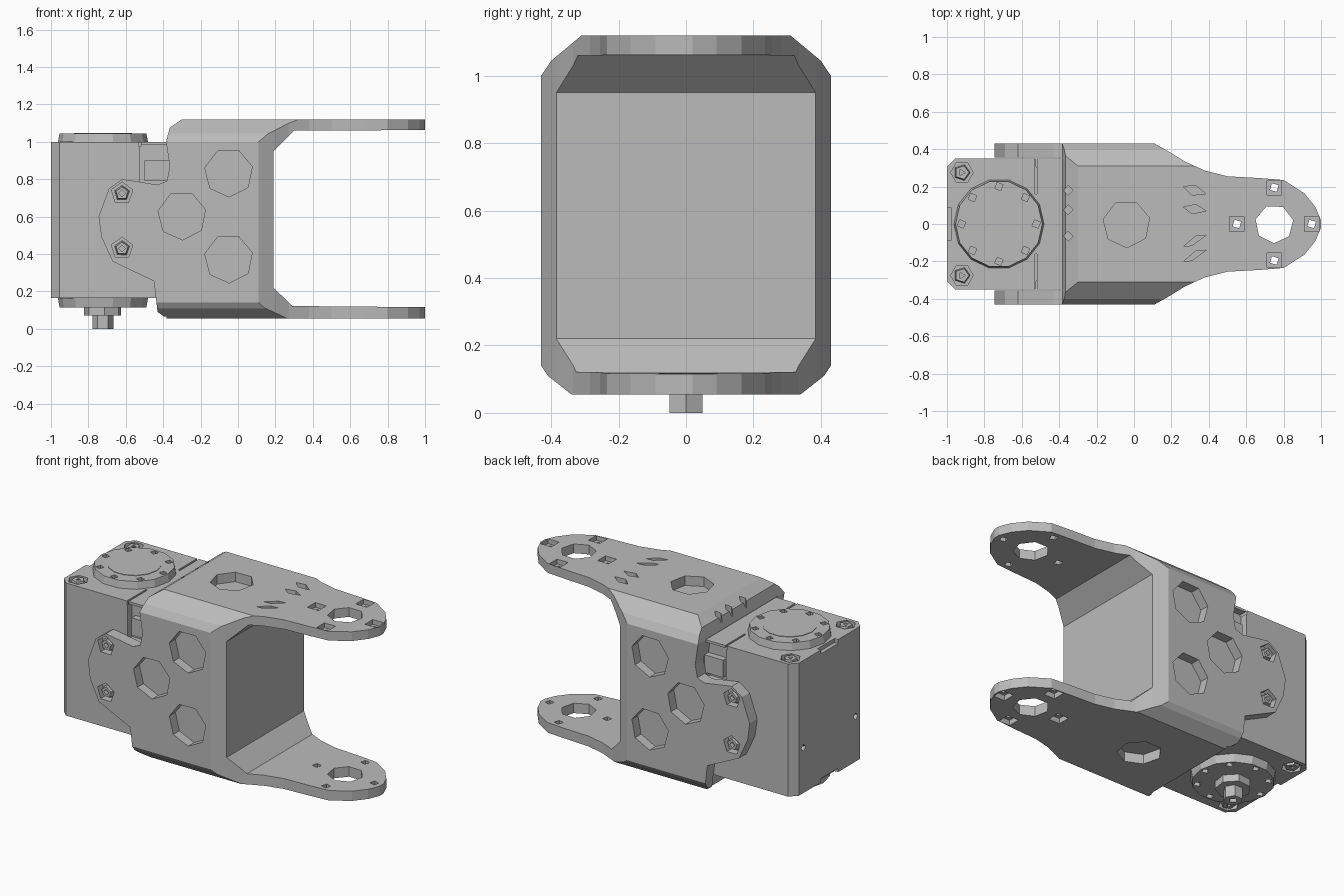
import bpy, bmesh
from math import pi, cos, sin
from mathutils import Vector

cube = bpy.data.objects.get("Cube")
if cube:
    bpy.data.objects.remove(cube, do_unlink=True)

grey = bpy.data.materials.new("plain_grey")
grey.use_nodes = True
GREY = (0.5, 0.5, 0.5, 1)
grey.diffuse_color = GREY
grey.node_tree.nodes["Principled BSDF"].inputs["Base Color"].default_value = GREY


def ngon(cx, cy, r, n, turn=0.0):
    return [(cx + r * cos(turn + 2 * pi * i / n), cy + r * sin(turn + 2 * pi * i / n))
            for i in range(n)]


def rect(a0, a1, b0, b1):
    return [(a0, b0), (a1, b0), (a1, b1), (a0, b1)]


def place(axis, a, b, h):
    return {"x": (h, a, b), "y": (a, h, b), "z": (a, b, h)}[axis]


def prism(name, outline, axis, lo, hi, top=None):
    """Solid between an outline at lo and a matching outline at hi."""
    bm = bmesh.new()
    low = [bm.verts.new(place(axis, a, b, lo)) for a, b in outline]
    high = [bm.verts.new(place(axis, a, b, hi)) for a, b in (top or outline)]
    bm.faces.new(low)
    bm.faces.new(high)
    n = len(low)
    for i in range(n):
        j = (i + 1) % n
        bm.faces.new((low[i], low[j], high[j], high[i]))
    bmesh.ops.recalc_face_normals(bm, faces=bm.faces)
    mesh = bpy.data.meshes.new(name)
    bm.to_mesh(mesh)
    bm.free()
    mesh.materials.append(grey)
    obj = bpy.data.objects.new(name, mesh)
    bpy.context.scene.collection.objects.link(obj)
    return obj


def combine(obj, tool, operation="DIFFERENCE"):
    mod = obj.modifiers.new("cut", "BOOLEAN")
    mod.operation, mod.solver, mod.object = operation, "EXACT", tool
    bpy.context.view_layer.update()
    with bpy.context.temp_override(object=obj, active_object=obj, selected_objects=[obj]):
        bpy.ops.object.modifier_apply(modifier=mod.name)
    bpy.data.objects.remove(tool, do_unlink=True)


def cut(obj, outline, axis, lo, hi):
    combine(obj, prism("cutter", outline, axis, lo, hi))


# Bracket: side outline with ears and the open fork
side = [(1.1, 1.12), (-.30, 1.12), (-.365, 1.075), (-.385, 1.0), (-.365, .87), (-.38, .79),
        (-.43, .77), (-.52, .785), (-.62, .80), (-.69, .75), (-.745, .60), (-.73, .49),
        (-.67, .36), (-.45, .255), (-.43, .09), (-.38, .055), (1.1, .055),
        (1.1, .115), (.29, .122), (.19, .22), (.19, .95), (.30, 1.06), (1.1, 1.063)]
bracket = prism("fork_bracket", side, "y", -.6, .6)

half_plan = [(-.8, .43), (.11, .43), (.19, .385), (.27, .335), (.38, .285), (.5, .255),
             (.68, .245), (.8, .235), (.91, .165), (.97, .09), (1.0, .02)]
plan = half_plan + [(x, -y) for x, y in reversed(half_plan)]
combine(bracket, prism("plan_tool", plan, "z", -.2, 1.4), "INTERSECT")

half_end = [(.31, 1.12), (.40, 1.045), (.43, 1.0), (.43, .14), (.41, .11), (.34, .055)]
end = half_end + [(-y, z) for y, z in reversed(half_end)]
combine(bracket, prism("end_tool", end, "x", -1.2, 1.2), "INTERSECT")

# Slot between the ears
cut(bracket, rect(-1.2, -.383, -.355, .355), "z", -.2, 1.4)

# Pockets and screw recesses in both cheeks
ears = [(-.62, .725), (-.62, .43)]
for s in (-1, 1):
    for x, z in [(-.3, .605), (-.05, .835), (-.05, .375)]:
        cut(bracket, ngon(x, z, .13, 7, .25), "y", s * .37, s * .5)
    for x, z in ears:
        cut(bracket, ngon(x, z, .06, 5, .3), "y", s * .385, s * .5)
        screw = prism("ear_screw", ngon(x, z, .043, 5, .3), "y", s * .38, s * .425,
                      ngon(x, z, .034, 5, .3))
        cut(screw, ngon(x, z, .018, 4), "y", s * .4, s * .5)

# Large bore and mounting holes in both fork fingers
cut(bracket, ngon(.75, 0, .103, 7, .2), "z", -.1, 1.3)
for x, y in [(.55, 0), (.75, .195), (.75, -.195), (.95, 0)]:
    cut(bracket, ngon(x, y, .026, 4, .5), "z", -.1, 1.3)
    cut(bracket, ngon(x, y, .055, 4, pi / 4), "z", 1.09, 1.3)
    cut(bracket, ngon(x, y, .055, 4, pi / 4), "z", -.1, .088)

# Pockets on the top and bottom plates
for lo, hi in [(1.06, 1.3), (-.1, .115)]:
    cut(bracket, ngon(-.04, 0, .127, 7, .25), "z", lo, hi)
for y, tilt in [(.18, .02), (.08, .01), (-.09, -.03), (-.17, -.03)]:
    diamond = [(.265, y + tilt), (.31, y - .025), (.385, y - tilt), (.33, y + .025)]
    cut(bracket, diamond, "z", 1.085, 1.3)
for y in (.18, .075, -.065):
    cut(bracket, ngon(-.352, y, .026, 4), "z", 1.04, 1.3)

# Motor case with bevelled rear corners
case = prism("motor_case", [(-.955, -.35), (-.2, -.35), (-.2, .35), (-.955, .35),
                            (-1, .305), (-1, -.305)], "z", .165, 1.0)

# Case seam, side recesses, back slots and back holes
for s in (-1, 1):
    cut(case, rect(-.53, -.518, s * .36, s * .16), "z", .975, 1.1)
    cut(case, rect(-.525, -.37, s * .305, s * .4), "z", .76, .985)
    prism("side_clip", rect(-.5, -.36, .79, .9), "y", s * .28, s * .345)
    cut(case, ngon(s * .26, .45, .022, 4), "x", -1.1, -.97)
for lo, hi in [(.975, 1.1), (.1, .19)]:
    cut(case, rect(-1.1, -.975, -.085, .085), "z", lo, hi)

# Corner screws, above and below
for face, out in [(1.0, 1), (.165, -1)]:
    for s in (-1, 1):
        x, y = -.92, s * .275
        cut(case, ngon(x, y, .06, 6), "z", face - out * .03, face + out * .1)
        screw = prism("corner_screw", ngon(x, y, .046, 5), "z", face - out * .035,
                      face + out * .002, ngon(x, y, .038, 5))
        cut(screw, ngon(x, y, .018, 3), "z", face - out * .02, face + out * .1)

# Output discs with a ring of bolt holes
HUB = -.722
for name, base, rim in [("upper_disc", .99, 1.045), ("lower_disc", .175, .115)]:
    out = 1 if rim > base else -1
    disc = prism(name, ngon(HUB, 0, .243, 14), "z", base, rim, ngon(HUB, 0, .232, 14))
    for x, y in ngon(HUB, 0, .2, 8):
        cut(disc, ngon(x, y, .024, 4, .4), "z", rim - out * .03, rim + out * .1)
prism("disc_face", ngon(HUB, 0, .155, 14), "z", 1.04, 1.048)

# Shaft under the lower disc
prism("shaft_collar", ngon(HUB, 0, .102, 7, .3), "z", .12, .07)
shaft = prism("shaft", ngon(HUB, 0, .056, 6), "z", .08, 0)
cut(shaft, ngon(HUB, 0, .026, 4), "z", -.1, .04)
